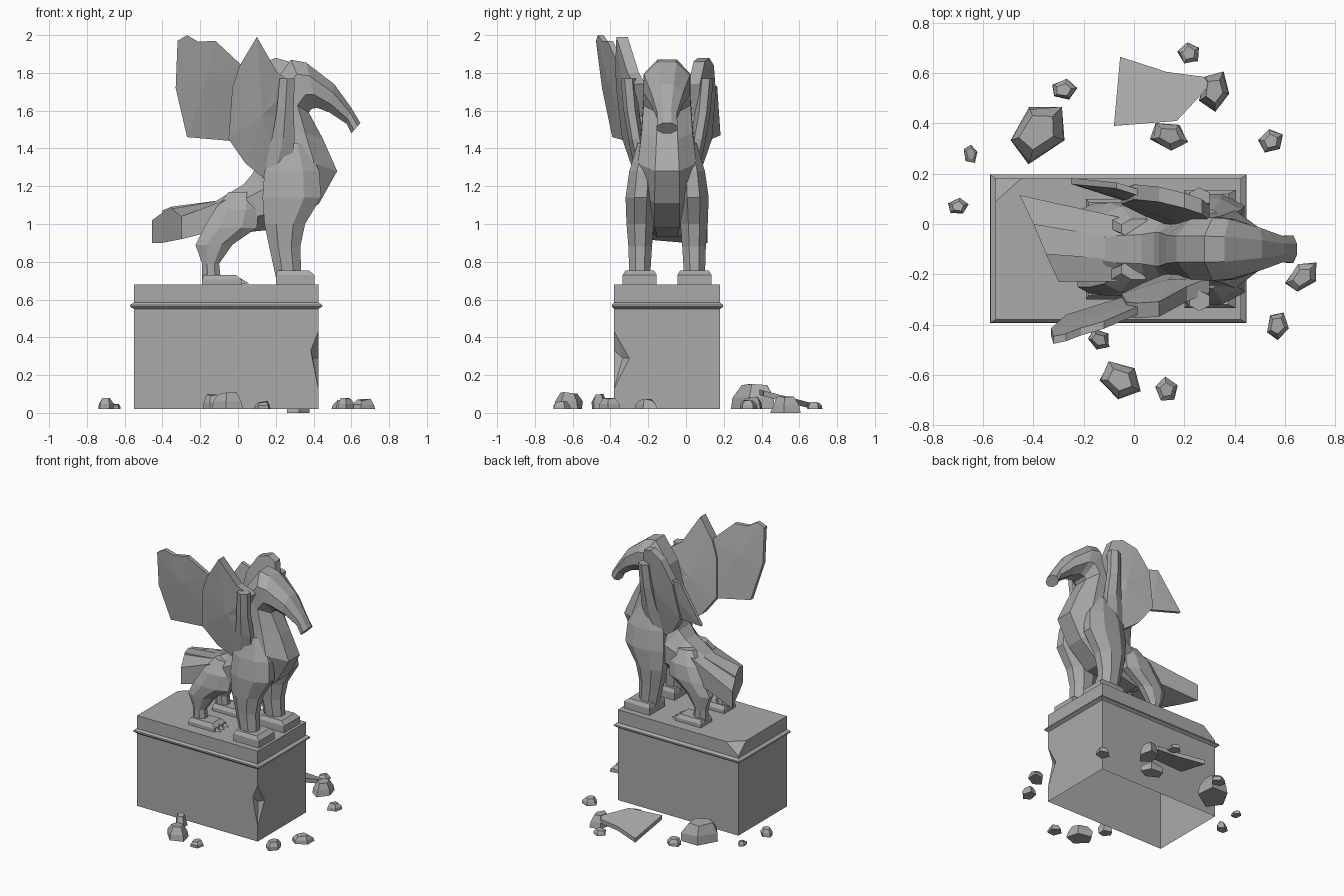
import bpy, bmesh, math, random
from mathutils import Vector

cube = bpy.data.objects.get("Cube")
if cube:
    bpy.data.objects.remove(cube)
random.seed(4)
MID = -0.1  # y of the creature's mirror plane

stone = bpy.data.materials.new("grey_stone")
stone.use_nodes = True
GREY = (0.4, 0.4, 0.4, 1)
stone.diffuse_color = GREY
stone.node_tree.nodes["Principled BSDF"].inputs["Base Color"].default_value = GREY


def build(name, verts, faces, closed=True):
    bm = bmesh.new()
    vs = [bm.verts.new(v) for v in verts]
    for f in faces:
        bm.faces.new([vs[i] for i in f])
    if closed:
        bmesh.ops.recalc_face_normals(bm, faces=bm.faces)
    mesh = bpy.data.meshes.new(name)
    bm.to_mesh(mesh)
    bm.free()
    mesh.materials.append(stone)
    obj = bpy.data.objects.new(name, mesh)
    bpy.context.collection.objects.link(obj)
    return obj


def loft(name, rings, caps=(True, True)):
    n = len(rings[0])
    faces = [(r * n + k, r * n + (k + 1) % n, (r + 1) * n + (k + 1) % n, (r + 1) * n + k)
             for r in range(len(rings) - 1) for k in range(n)]
    if caps[0]:
        faces.append(tuple(range(n)))
    if caps[1]:
        faces.append(tuple(range((len(rings) - 1) * n, len(rings) * n)))
    return build(name, [v for r in rings for v in r], faces)


def ring(c, u, v, n=8):
    """Flat-sided ring that touches c +- u and c +- v."""
    c, u, v = Vector(c), Vector(u), Vector(v)
    k = 1 / math.cos(math.pi / n)
    angles = [(i + 0.5) * math.tau / n for i in range(n)]
    return [c + u * math.cos(a) * k + v * math.sin(a) * k for a in angles]


def rect(x0, x1, y0, y1, z):
    return [(x0, y0, z), (x1, y0, z), (x1, y1, z), (x0, y1, z)]


# Pedestal: open-bottomed body with a chip knocked out of one upright edge
L, R, F, B, Z0, Z1 = -0.55, 0.425, -0.38, 0.18, 0.02, 0.56
body = rect(L, R, F, B, Z0) + rect(L, R, F, B, Z1)
chip = [(R, F, 0.13), (0.385, F, 0.33), (R, F, 0.43), (R, -0.3, 0.29), (0.395, -0.335, 0.29)]
build("pedestal_body", body + chip, [
    (0, 1, 8, 9, 10, 5, 4), (1, 2, 6, 5, 10, 11, 8), (2, 3, 7, 6), (3, 0, 4, 7), (4, 5, 6, 7),
    (8, 12, 9), (9, 12, 10), (10, 12, 11), (11, 12, 8)])

# Pedestal moulding
loft("pedestal_rim", [rect(L - g, R + g, F - g * 0.6, B + g * 0.8, z)
                      for g, z in ((0, 0.55), (0.022, 0.563), (0.02, 0.572), (0, 0.585))])

# Pedestal top slab with one broken corner
slab = loft("pedestal_top", [rect(L, R, F, B, z) for z in (0.575, 0.68)])
bm = bmesh.new()
bm.from_mesh(slab.data)
a, b, c = Vector((L, 0.09, 0.68)), Vector((-0.45, B, 0.68)), Vector((L, B, 0.6))
normal = (b - a).cross(c - a)
if normal.dot(Vector((L, B, 0.68)) - a) < 0:
    normal.negate()
cut = bmesh.ops.bisect_plane(bm, geom=bm.verts[:] + bm.edges[:] + bm.faces[:],
                             plane_co=a, plane_no=normal, clear_outer=True)
bmesh.ops.holes_fill(bm, edges=[e for e in bm.edges if e.is_boundary])
bm.to_mesh(slab.data)
bm.free()

# Body, neck and head: (lower x, z), (upper x, z), half width
spine = [
    ((-0.15, 0.97), (-0.17, 1.09), 0.09), ((-0.06, 0.93), (-0.07, 1.15), 0.13),
    ((0.08, 0.96), (0.03, 1.21), 0.14), ((0.27, 0.98), (0.08, 1.27), 0.16),
    ((0.43, 1.11), (0.1, 1.33), 0.16), ((0.525, 1.28), (0.11, 1.42), 0.155),
    ((0.45, 1.45), (0.13, 1.56), 0.135), ((0.375, 1.59), (0.17, 1.72), 0.125),
    ((0.39, 1.61), (0.28, 1.87), 0.125), ((0.42, 1.615), (0.36, 1.855), 0.12),
    ((0.485, 1.59), (0.51, 1.74), 0.085), ((0.575, 1.53), (0.6, 1.615), 0.052),
    ((0.6, 1.48), (0.648, 1.535), 0.055)]
rings = []
for (x0, z0), (x1, z1), w in spine:
    rings.append(ring(((x0 + x1) / 2, MID, (z0 + z1) / 2),
                      ((x1 - x0) / 2, 0, (z1 - z0) / 2), (0, w, 0)))
loft("body_and_head", rings)


def leg(name, s, sections):
    """Sections: x back, x front, inner and outer distance from the middle, z."""
    loft(name, [ring(((x0 + x1) / 2, MID + s * (i + o) / 2, z),
                     ((x1 - x0) / 2, 0, 0), (0, (o - i) / 2, 0))
                for x0, x1, i, o, z in sections])


def foot(name, s, x0, x1, i, o, top):
    y0, y1 = MID + s * i, MID + s * o
    loft(name, [rect(x0, x1, y0, y1, 0.68), rect(x0, x1, y0, y1, top - 0.025),
                rect(x0 + 0.01, x1 - 0.03, y0 + s * 0.015, y1 - s * 0.015, top)])


front_leg = [(0.2, 0.335, 0.09, 0.2, 0.72), (0.165, 0.33, 0.08, 0.205, 0.88),
             (0.14, 0.355, 0.07, 0.215, 1.0), (0.13, 0.44, 0.06, 0.22, 1.14),
             (0.14, 0.43, 0.06, 0.2, 1.28), (0.2, 0.36, 0.06, 0.155, 1.43)]
hind_leg = [(-0.19, -0.09, 0.09, 0.17, 0.7), (-0.19, -0.1, 0.09, 0.17, 0.79),
            (-0.225, -0.03, 0.08, 0.18, 0.89), (-0.18, 0.1, 0.07, 0.185, 0.98),
            (-0.12, 0.11, 0.06, 0.17, 1.08), (-0.05, 0.08, 0.04, 0.12, 1.17)]


# Wings: leaning plates with a raised ridge in the middle
def wing_plate(name, s, outline, half, bulge):
    def place(x, z, off):
        y = -0.09 + 0.3 * x - 0.14 * z - MID
        return (x, MID - s * (y + off), z)
    n = len(outline)
    cx = sum(p[0] for p in outline) / n
    cz = sum(p[1] for p in outline) / n
    verts = [place(x, z, d) for d in (half, -half) for x, z in outline]
    verts += [place(cx, cz, half + bulge), place(cx, cz, -half - bulge)]
    faces = []
    for k in range(n):
        j = (k + 1) % n
        faces += [(k, j, n + j, n + k), (k, j, 2 * n), (n + k, n + j, 2 * n + 1)]
    build(name, verts, faces)


front_lobe = [(0.1, 1.99), (0.01, 1.84), (-0.03, 1.72), (-0.05, 1.45), (0.04, 1.32), (0.14, 1.24),
              (0.23, 1.28), (0.26, 1.42), (0.22, 1.57), (0.3, 1.74), (0.21, 1.8)]
back_lobe = [(-0.27, 2.0), (-0.32, 1.97), (-0.33, 1.72), (-0.27, 1.46), (-0.04, 1.44),
             (0.02, 1.5), (0.02, 1.84), (-0.12, 1.97), (-0.21, 1.965)]
broken_lobe = [(0.2, 1.88), (0.1, 1.84), (0.0, 1.7), (-0.05, 1.45), (0.04, 1.32), (0.14, 1.25),
               (0.23, 1.28), (0.26, 1.42), (0.24, 1.57), (0.3, 1.74), (0.27, 1.86)]
broken_feather = [(-0.25, 1.47), (-0.03, 1.44), (0.04, 1.5), (0.02, 1.72), (-0.07, 1.73)]
wing_plate("right_wing_front", -1, front_lobe, 0.03, 0.02)
wing_plate("right_wing_back", -1, back_lobe, 0.015, 0.012)
wing_plate("left_wing_front", 1, broken_lobe, 0.03, 0.02)
wing_plate("left_wing_broken_feather", 1, broken_feather, 0.012, 0.01)

for side, s in (("left", 1), ("right", -1)):
    leg(side + "_front_leg", s, front_leg)
    leg(side + "_hind_leg", s, hind_leg)
    foot(side + "_front_foot", s, 0.2, 0.405, 0.055, 0.235, 0.755)
    foot(side + "_hind_foot", s, -0.19, 0.02, 0.07, 0.2, 0.73)
    # Claws
    for k in range(3):
        y = MID + s * (0.09 + 0.045 * k)
        tip = (0.06, y, 0.685)
        build(f"{side}_hind_claw_{k}",
              [(0, y - 0.018, 0.68), (0, y + 0.018, 0.68), (0, y, 0.72), tip],
              [(0, 1, 2), (0, 1, 3), (1, 2, 3), (2, 0, 3)])
    # Wing arm joining the shoulder to the leading edge
    arm = ((0.2, 0.13, 1.28, 0.08), (0.24, 0.165, 1.45, 0.06),
           (0.25, 0.19, 1.6, 0.045), (0.26, 0.205, 1.77, 0.04))
    loft(side + "_wing_arm", [ring((x, MID + s * d, z), (h, 0, 0), (0, 0.035, 0), 6)
                              for x, d, z, h in arm])

# Tail: three feathers fanning to a slanted end (x, y, low z, high z)
ends = [(-0.3, -0.23, 0.92, 1.04), (-0.35, -0.12, 0.91, 1.08),
        (-0.4, 0.0, 0.9, 1.06), (-0.455, 0.115, 0.9, 1.02)]
for k in range(3):
    pair = ends[k:k + 2]
    base = [MID + (k + j - 1.5) * 0.085 for j in (0, 1)]
    root = [(-0.06, base[0], 0.98), (-0.06, base[1], 0.98),
            (-0.06, base[1], 1.13), (-0.06, base[0], 1.13)]
    (xa, ya, la, ha), (xb, yb, lb, hb) = pair
    lift = 0.012 * (k == 1)
    loft(f"tail_feather_{k}", [root, [(xa, ya, la), (xb, yb, lb),
                                      (xb, yb, hb + lift), (xa, ya, ha + lift)]])


# Rubble
def rock(name, x, y, rx, ry, turn, top, bottom=0.02, n=5):
    rings = []
    for scale, z in ((1, bottom), (0.95, bottom + (top - bottom) * 0.45), (0.6, top)):
        pts = []
        for i in range(n):
            a = i * math.tau / n
            k = scale * random.uniform(0.9, 1.1)
            u, v = rx * k * math.cos(a), ry * k * math.sin(a)
            pts.append((x + u * math.cos(turn) - v * math.sin(turn),
                        y + u * math.sin(turn) + v * math.cos(turn),
                        z - random.uniform(0, 0.012) * (scale < 0.9)))
        rings.append(pts)
    loft(name, rings)


rocks = [(-0.38, 0.37, 0.14, 0.1, 0.8, 0.155), (0.32, 0.53, 0.06, 0.08, -0.2, 0.09),
         (0.22, 0.68, 0.045, 0.045, 0.5, 0.06), (-0.28, 0.535, 0.055, 0.042, 0.1, 0.075),
         (-0.65, 0.28, 0.03, 0.04, 0.2, 0.055), (-0.7, 0.07, 0.042, 0.032, 0.2, 0.08),
         (0.545, 0.33, 0.05, 0.045, 0.5, 0.07), (0.67, -0.21, 0.075, 0.05, 0.8, 0.075),
         (0.57, -0.405, 0.045, 0.06, -0.2, 0.08), (0.13, -0.66, 0.045, 0.05, 0.4, 0.065),
         (-0.055, -0.62, 0.09, 0.07, -0.5, 0.11), (-0.14, -0.46, 0.05, 0.04, -0.6, 0.1),
         (0.14, 0.35, 0.08, 0.055, -0.3, 0.09)]
for k, spec in enumerate(rocks):
    rock(f"rubble_{k}", *spec, bottom=0.0 if k == 1 else 0.02)

# Fallen piece of the broken wing, lying tilted on the rubble
shard = [(-0.055, 0.665), (0.13, 0.605), (0.28, 0.585), (0.3, 0.55), (0.17, 0.41), (-0.08, 0.39)]
loft("fallen_wing_shard", [[(x, y, 0.225 - 0.26 * y + d) for x, y in shard] for d in (-0.03, 0)])
